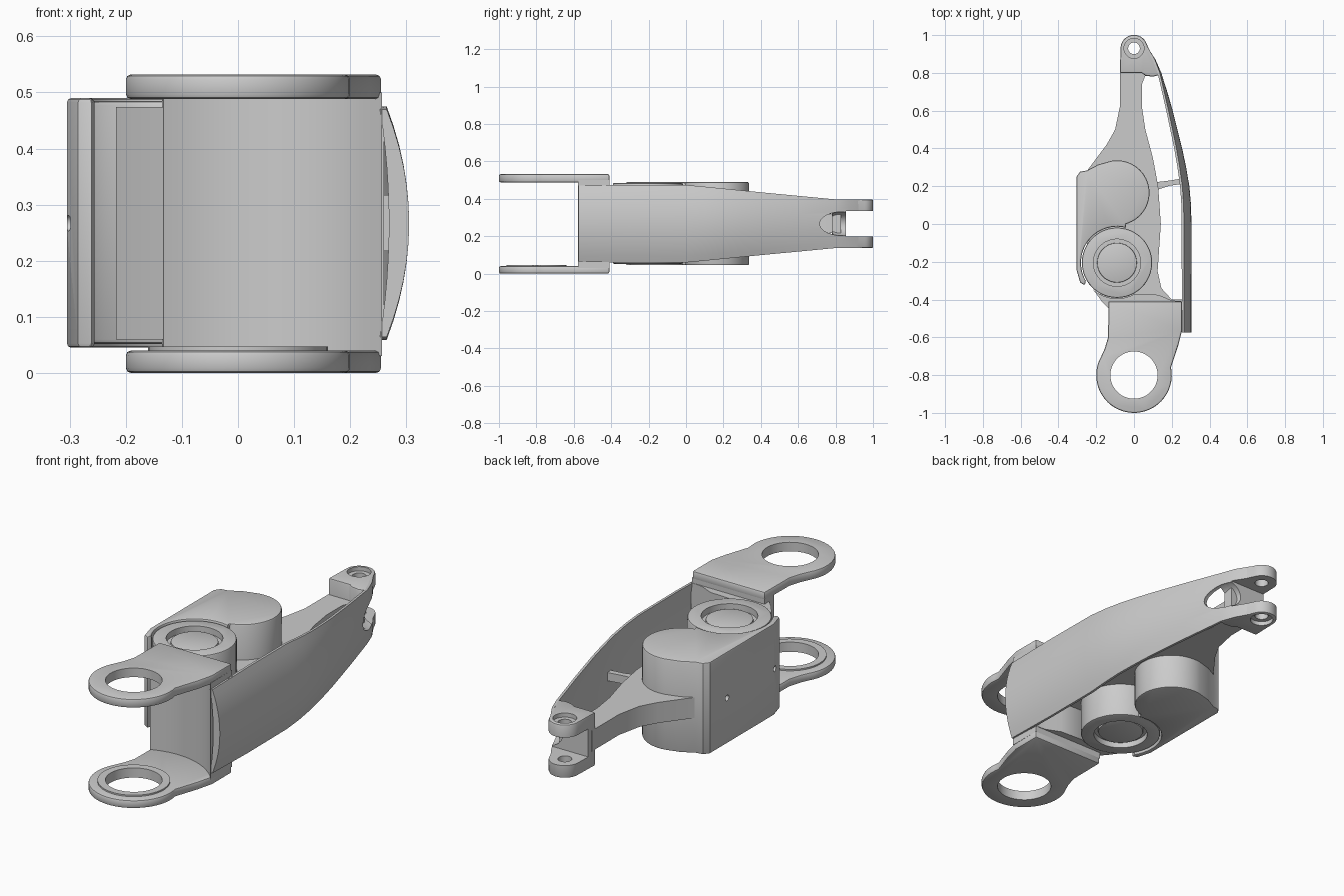
import bpy, bmesh, math
from mathutils import Matrix, Vector

cube = bpy.data.objects.get("Cube")
if cube:
    bpy.data.objects.remove(cube)

MID = 0.267             # height of the symmetry plane
EYE = (0, -0.8)         # yoke ring centre
TIP = (0, 0.93)         # fork pin centre
ROLLER = (-0.09, -0.205)
HUB = (-0.09, 0.165)


def arc(centre, r, a0, a1, n=16):
    angles = [math.radians(a0 + (a1 - a0) * i / n) for i in range(n + 1)]
    return [(centre[0] + r * math.cos(a), centre[1] + r * math.sin(a)) for a in angles]


def finish(name, bm):
    bmesh.ops.recalc_face_normals(bm, faces=bm.faces)
    mesh = bpy.data.meshes.new(name)
    bm.to_mesh(mesh)
    bm.free()
    ob = bpy.data.objects.new(name, mesh)
    bpy.context.collection.objects.link(ob)
    return ob


def apply_modifiers(ob):
    graph = bpy.context.evaluated_depsgraph_get()
    mesh = bpy.data.meshes.new_from_object(ob.evaluated_get(graph))
    ob.modifiers.clear()
    ob.data = mesh


def prism(name, outline, z0, z1, bevel=0.0):
    bm = bmesh.new()
    face = bm.faces.new([bm.verts.new((x, y, z0)) for x, y in outline])
    up = bmesh.ops.extrude_face_region(bm, geom=[face])["geom"]
    bmesh.ops.translate(bm, vec=(0, 0, z1 - z0),
                        verts=[v for v in up if isinstance(v, bmesh.types.BMVert)])
    ob = finish(name, bm)
    if bevel:
        mod = ob.modifiers.new("Bevel", "BEVEL")
        mod.width, mod.segments, mod.angle_limit = bevel, 2, math.radians(50)
        apply_modifiers(ob)
    return ob


def disc(name, centre, r, z0, z1, bevel=0.0):
    return prism(name, arc(centre, r, 0, 352.5, 47), z0, z1, bevel)


def ball(name, location, scale):
    bm = bmesh.new()
    place = Matrix.Translation(location) @ Matrix.Diagonal((*scale, 1))
    bmesh.ops.create_uvsphere(bm, u_segments=32, v_segments=16, radius=1, matrix=place)
    return finish(name, bm)


def cut(ob, cutters):
    for c in cutters:
        mod = ob.modifiers.new("Cut", "BOOLEAN")
        mod.operation, mod.solver, mod.object = "DIFFERENCE", "EXACT", c
    apply_modifiers(ob)
    for c in cutters:
        bpy.data.objects.remove(c)


def rect(x0, x1, y0, y1):
    return [(x0, y0), (x1, y0), (x1, y1), (x0, y1)]


parts = []

# Yoke plates with large eyes
yoke = [(-0.135, -0.41), (-0.137, -0.6), (-0.155, -0.66)]
yoke += arc(EYE, 0.2, 150, 372, 32)
yoke += [(0.235, -0.64), (0.255, -0.56), (0.255, -0.41)]
for name, z0, z1 in (("lower_yoke_plate", 0, 0.04), ("upper_yoke_plate", 0.488, 0.532)):
    plate = prism(name, yoke, z0, z1, 0.009)
    cut(plate, [disc("eye_cutter", EYE, 0.125, -0.1, 0.7)])
    parts.append(plate)

# Raised lip around the lower eye
lip = disc("lower_eye_lip", EYE, 0.16, 0.03, 0.047)
cut(lip, [disc("lip_cutter", EYE, 0.125, -0.1, 0.7)])
parts.append(lip)

# Concave wall joining the plates, wrapping the roller behind it
front = arc(EYE, 0.34, 41, 113, 14)
parts.append(prism("yoke_wall", front + [(-0.135, -0.41), (0.255, -0.41)], 0.03, 0.5))
wrap = [(0.26, -0.45), (-0.13, -0.45), (-0.17, -0.41)]
wrap += arc(ROLLER, 0.19, 228, 300, 10) + [(0.13, -0.375), (0.2, -0.405), (0.26, -0.41)]
parts.append(prism("roller_wrap_wall", wrap, 0.06, 0.474))

# Flat web along the middle
web = [(-0.075, 0.83), (-0.075, 0.62), (-0.1, 0.5), (-0.145, 0.42), (-0.25, 0.28),
       (-0.25, -0.28), (-0.13, -0.43), (0.27, -0.43), (0.27, -0.4), (0.2, -0.4),
       (0.145, -0.34), (0.125, -0.25), (0.142, 0), (0.128, 0.2), (0.1, 0.35),
       (0.06, 0.5), (0.042, 0.62), (0.042, 0.74), (0.06, 0.785), (0.1, 0.78), (0.1, 0.83)]
parts.append(prism("web", web, MID - 0.05, MID + 0.05))

# Motor housing with the flat side plate
housing = [(-0.305, -0.24), (-0.305, 0.25), (-0.285, 0.277), (-0.25, 0.283), (-0.19, 0.315)]
housing += arc(HUB, 0.172, 100, -75, 28) + arc(ROLLER, 0.191, 75, 210, 20)
housing += [(-0.26, -0.325), (-0.285, -0.31)]
block = prism("housing", housing, 0.045, 0.49, 0.01)
holes = []
for y in (0.12, -0.25):
    bm = bmesh.new()
    turn = Matrix.Translation((-0.3, y, MID)) @ Matrix.Rotation(math.pi / 2, 4, "Y")
    bmesh.ops.create_cone(bm, cap_ends=True, segments=20, radius1=0.014,
                          radius2=0.014, depth=0.04, matrix=turn)
    holes.append(finish("screw_cutter", bm))
cut(block, holes)
parts.append(block)

# Roller with a sunken hub on both ends
roller = disc("roller", ROLLER, 0.186, 0.052, 0.485, 0.008)
cut(roller, [disc("recess_cutter", ROLLER, 0.125, a, b)
             for a, b in ((0, 0.08), (0.455, 0.6))])
parts.append(roller)
parts.append(disc("roller_hub", ROLLER, 0.105, 0.065, 0.47, 0.004))

# Fork tip
tip = [(-0.075, 0.8)] + arc(TIP, 0.071, 180, 20, 20)
tip += [(0.1, 0.88), (0.14, 0.79), (0.1, 0.78), (0.06, 0.786), (0.04, 0.8)]
fork = prism("fork_tip", tip, MID - 0.13, MID + 0.13, 0.008)


def fork_cutters():
    return [prism("slot_cutter", rect(-0.3, 0.4, 0.855, 1.2), MID - 0.068, MID + 0.068),
            ball("scoop_cutter", (0.15, 0.86, MID), (0.085, 0.15, 0.067))]


cut(fork, fork_cutters() + [disc("pin_cutter", TIP, 0.031, 0, 0.6)]
    + [disc("counterbore_cutter", TIP, 0.053, a, b)
       for a, b in ((0, MID - 0.11), (MID + 0.11, 0.6))])
parts.append(fork)

# Bowed outer shell: y, outer x, half height, bow
stations = [(-0.575, 0.305, 0.203, 0.04), (-0.3, 0.305, 0.208, 0.04),
            (0, 0.304, 0.207, 0.04), (0.1, 0.302, 0.198, 0.039),
            (0.2, 0.293, 0.188, 0.037), (0.3, 0.276, 0.178, 0.034),
            (0.4, 0.255, 0.168, 0.03), (0.6, 0.205, 0.149, 0.022),
            (0.8, 0.147, 0.13, 0.01), (0.87, 0.115, 0.13, 0.004), (0.94, 0.07, 0.129, 0)]
bm = bmesh.new()
steps = [i / 6 - 1 for i in range(13)]
rings = []
for y, x, half, bow in stations:
    inner = x - bow - 0.012
    hollow = 0.4 * bow
    section = [(x - bow * t * t, t) for t in steps]
    section += [(inner + hollow * (1 - t * t), t) for t in reversed(steps)]
    rings.append([bm.verts.new((sx, y, MID + half * t)) for sx, t in section])
for a, b in zip(rings, rings[1:]):
    for i in range(len(a)):
        j = (i + 1) % len(a)
        bm.faces.new((a[i], a[j], b[j], b[i]))
bm.faces.new(rings[0])
bm.faces.new(rings[-1])
shell = finish("outer_shell", bm)
cut(shell, fork_cutters())
parts.append(shell)

# Small strut between web and shell
strut = [(0.12, 0.18), (0.19, 0.203), (0.28, 0.215), (0.28, 0.245), (0.19, 0.23), (0.12, 0.222)]
parts.append(prism("strut", strut, MID - 0.02, MID + 0.02))

bpy.ops.object.select_all(action="DESELECT")
for ob in parts:
    ob.select_set(True)
bpy.context.view_layer.objects.active = parts[0]
bpy.ops.object.shade_smooth_by_angle(angle=math.radians(30))
